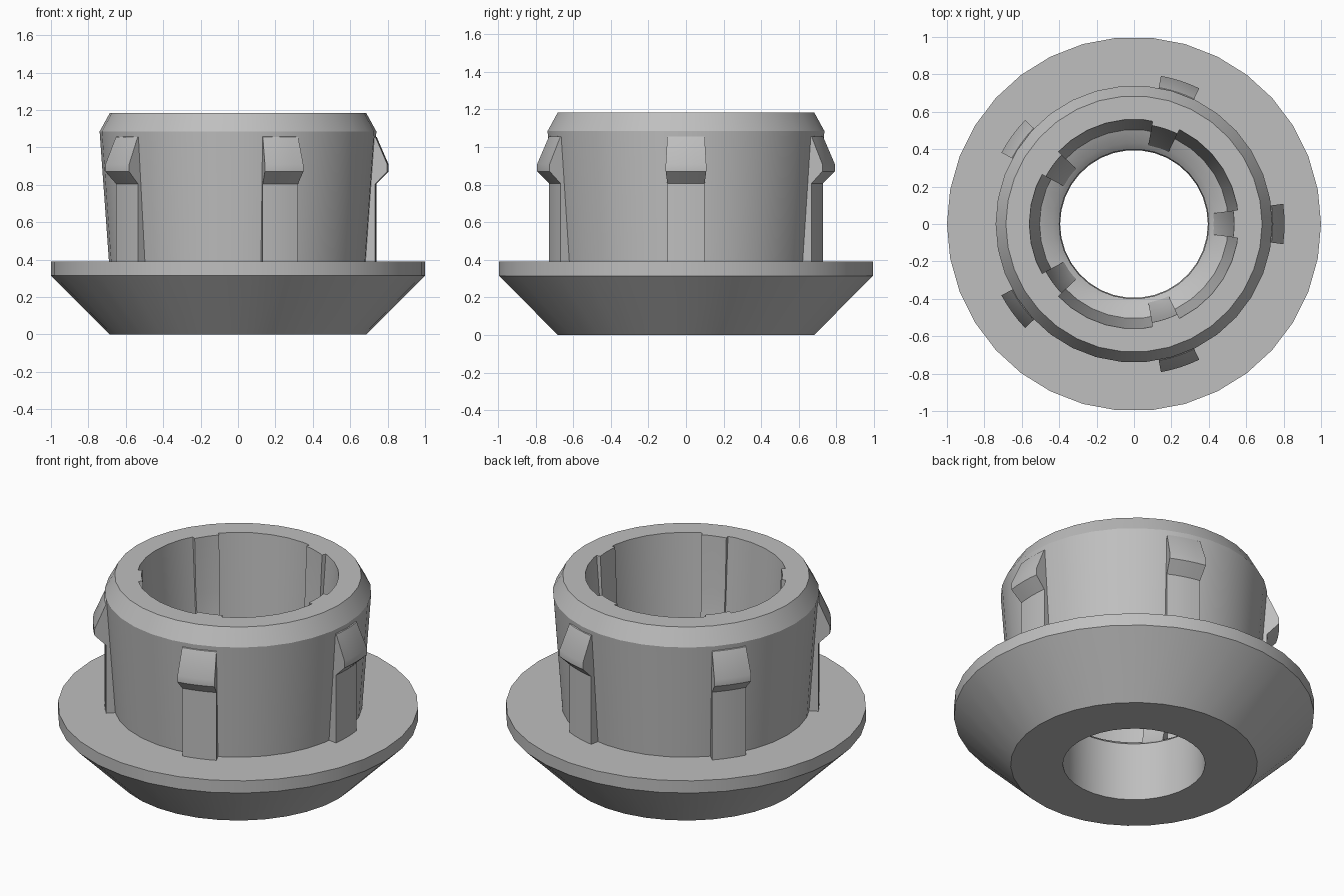
import bpy, bmesh
from math import sin, cos, radians, tau

if "Cube" in bpy.data.objects:
    bpy.data.objects.remove(bpy.data.objects["Cube"])

grey = bpy.data.materials.new("plain grey")
colour = (0.52, 0.52, 0.52, 1)
grey.diffuse_color = colour
grey.use_nodes = True
grey.node_tree.nodes["Principled BSDF"].inputs["Base Color"].default_value = colour


def lathe(name, section, angles, closed):
    """Turn a closed (radius, height) section through the angles."""
    bm = bmesh.new()
    rings = [[bm.verts.new((r * cos(a), r * sin(a), z)) for r, z in section]
             for a in angles]
    n = len(section)
    pairs = list(zip(rings, rings[1:]))
    if closed:
        pairs.append((rings[-1], rings[0]))
    for p, q in pairs:
        for i in range(n):
            j = (i + 1) % n
            bm.faces.new((p[i], q[i], q[j], p[j]))
    if not closed:
        bm.faces.new(rings[0])
        bm.faces.new(rings[-1])
    bmesh.ops.recalc_face_normals(bm, faces=bm.faces)
    mesh = bpy.data.meshes.new(name)
    bm.to_mesh(mesh)
    bm.free()
    mesh.materials.append(grey)
    obj = bpy.data.objects.new(name, mesh)
    bpy.context.collection.objects.link(obj)
    bpy.ops.object.select_all(action="DESELECT")
    obj.select_set(True)
    bpy.context.view_layer.objects.active = obj
    bpy.ops.object.shade_smooth_by_angle(angle=radians(30))
    return obj


# Flanged sleeve with a stepped, tapering bore
SIDES = 34
sleeve = [(0.395, 0), (0.685, 0), (1, 0.315), (1, 0.39), (0.69, 0.39),
          (0.74, 1.085), (0.685, 1.185), (0.56, 1.185), (0.505, 0.42),
          (0.435, 0.39), (0.40, 0.36)]
lathe("flanged_sleeve", sleeve, [tau * i / SIDES for i in range(SIDES)], True)

# Five snap clips: outer stem and barbed head, inner curved rib
clip = [(0.42, 0.37), (0.60, 0.35), (0.74, 0.38), (0.74, 0.805), (0.805, 0.87),
        (0.805, 0.91), (0.742, 1.055), (0.62, 1.10), (0.565, 1.185),
        (0.535, 1.185), (0.52, 0.85), (0.495, 0.62), (0.46, 0.47), (0.43, 0.39)]
HALF = radians(7.7)
for k in range(5):
    middle = tau * k / 5
    lathe(f"snap_clip_{k + 1}", clip,
          [middle + HALF * t / 2 for t in range(-2, 3)], False)
